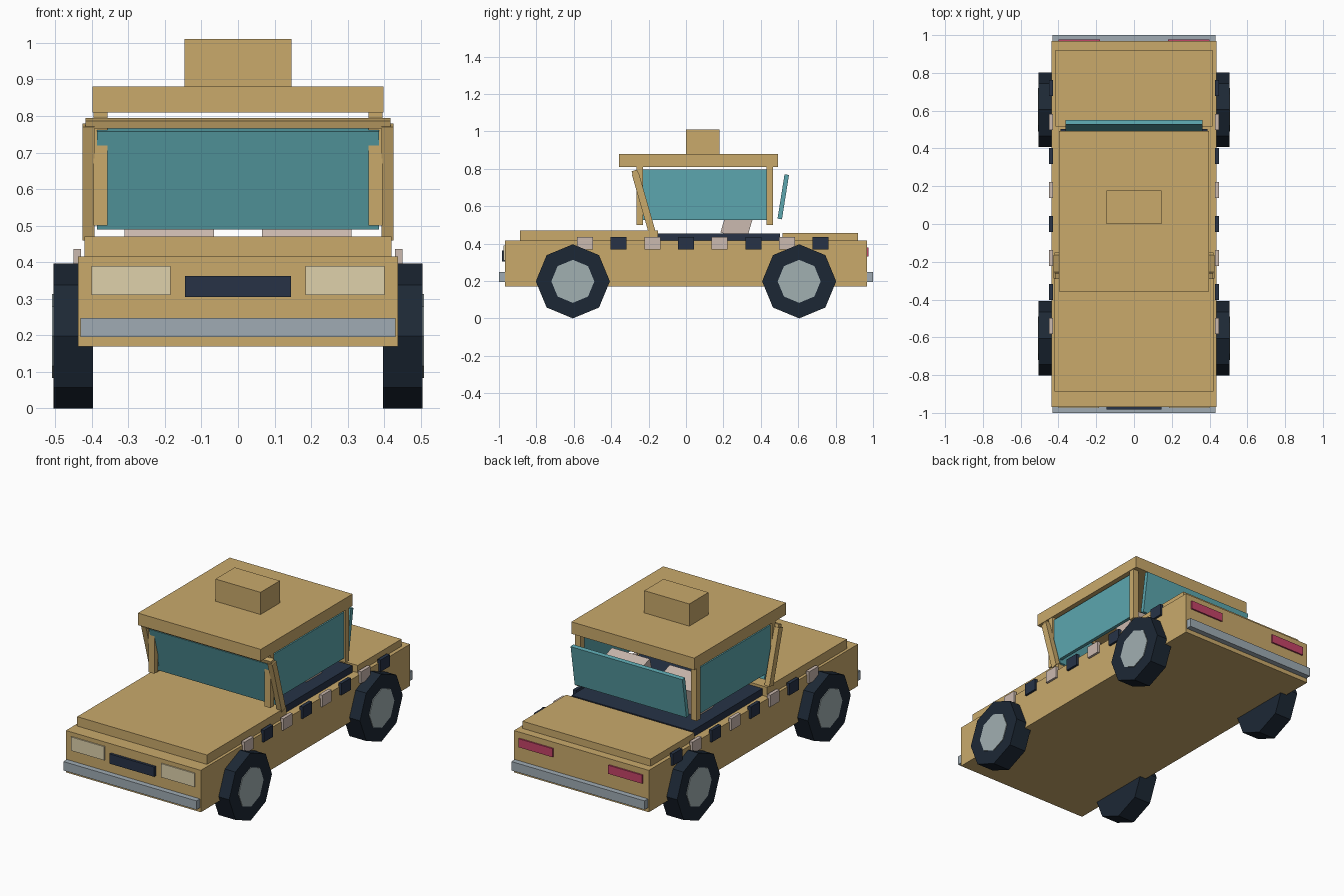
import bpy
from math import radians, pi

if "Cube" in bpy.data.objects:
    bpy.data.objects.remove(bpy.data.objects["Cube"])


def material(name, rgb):
    m = bpy.data.materials.new(name)
    m.diffuse_color = [(c / 255) ** 2.2 for c in rgb] + [1]
    m.use_nodes = True
    m.node_tree.nodes["Principled BSDF"].inputs["Base Color"].default_value = m.diffuse_color
    return m


TAN = material("tan_paint", (200, 168, 107))
DARK = material("dark_trim", (43, 54, 72))
TYRE = material("tyre_rubber", (34, 44, 56))
HUB = material("hub_grey", (160, 174, 176))
CHROME = material("bumper_grey", (158, 170, 178))
GLASS = material("glass_teal", (92, 165, 173))
LAMP = material("lamp_cream", (222, 208, 170))
RED = material("tail_red", (196, 70, 104))
PALE = material("pale_pink", (202, 184, 174))


def finish(name, mat):
    ob = bpy.context.object
    ob.name = name
    ob.data.materials.append(mat)
    return ob


def block(name, mat, x, y, z, tilt=0):
    """Box from (min, max) ranges, optionally tilted about the x axis."""
    lo, hi = zip(x, y, z)
    bpy.ops.mesh.primitive_cube_add(size=1, location=[(a + b) / 2 for a, b in zip(lo, hi)])
    ob = finish(name, mat)
    ob.scale = [b - a for a, b in zip(lo, hi)]
    ob.rotation_euler.x = radians(tilt)
    return ob


def pair(name, mat, x, y, z, tilt=0):
    """Same block on the left and the right."""
    block(name + "_right", mat, x, y, z, tilt)
    block(name + "_left", mat, (-x[1], -x[0]), y, z, tilt)


def disc(name, mat, r, x0, x1, y, z):
    bpy.ops.mesh.primitive_cylinder_add(vertices=8, radius=r, depth=abs(x1 - x0),
                                        location=((x0 + x1) / 2, y, z), rotation=(0, pi / 2, 0))
    finish(name, mat)


# Body, hood, trunk and cabin floor
block("body", TAN, (-.437, .437), (-.968, .968), (.17, .415))
block("hood", TAN, (-.42, .42), (-.888, -.15), (.41, .47))
block("trunk", TAN, (-.415, .415), (.515, .92), (.41, .457))
block("cabin_floor", DARK, (-.39, .39), (-.15, .502), (.41, .455))

# Front and rear fittings
block("front_bumper", CHROME, (-.431, .431), (-1, -.96), (.195, .247))
block("rear_bumper", CHROME, (-.431, .431), (.96, 1), (.195, .247))
block("grille", DARK, (-.145, .145), (-.983, -.96), (.305, .362))
pair("headlight", LAMP, (.184, .4), (-.975, -.96), (.31, .39))
pair("tail_light", RED, (.18, .4), (.96, .977), (.33, .38))

# Chequered side trim
for i in range(8):
    y = -.54 + .18 * i
    pair(f"side_check_{i}", DARK if i % 2 else PALE, (.43, .45), (y - .043, y + .043), (.367, .436))

# Roof and roof sign
block("roof", TAN, (-.398, .398), (-.358, .492), (.81, .88))
block("roof_sign", TAN, (-.146, .146), (0, .178), (.875, 1.01))

# Upright pillars and side windows
pair("front_pillar", TAN, (.357, .395), (-.265, -.23), (.5, .812))
pair("rear_pillar", TAN, (.357, .395), (.43, .465), (.5, .812))
pair("side_window", GLASS, (.366, .386), (-.235, .432), (.525, .795))

# Tilted windscreen with frame, and rear window
block("windscreen", GLASS, (-.385, .385), (-.238, -.212), (.488, .767), 16)
pair("windscreen_post", TAN, (.393, .425), (-.246, -.208), (.459, .781), 16)
block("windscreen_header", TAN, (-.417, .417), (-.288, -.258), (.769, .791), 16)
block("rear_window", GLASS, (-.362, .362), (.508, .532), (.53, .77), -9)

# Seat backs
pair("seat", PALE, (.065, .31), (.21, .355), (.435, .64), -16)

# Wheels
for end, y in (("front", -.605), ("rear", .605)):
    for side, s in (("right", 1), ("left", -1)):
        disc(f"{end}_{side}_tyre", TYRE, .198, s * .396, s * .505, y, .198)
        disc(f"{end}_{side}_hub", HUB, .115, s * .45, s * .509, y, .198)
